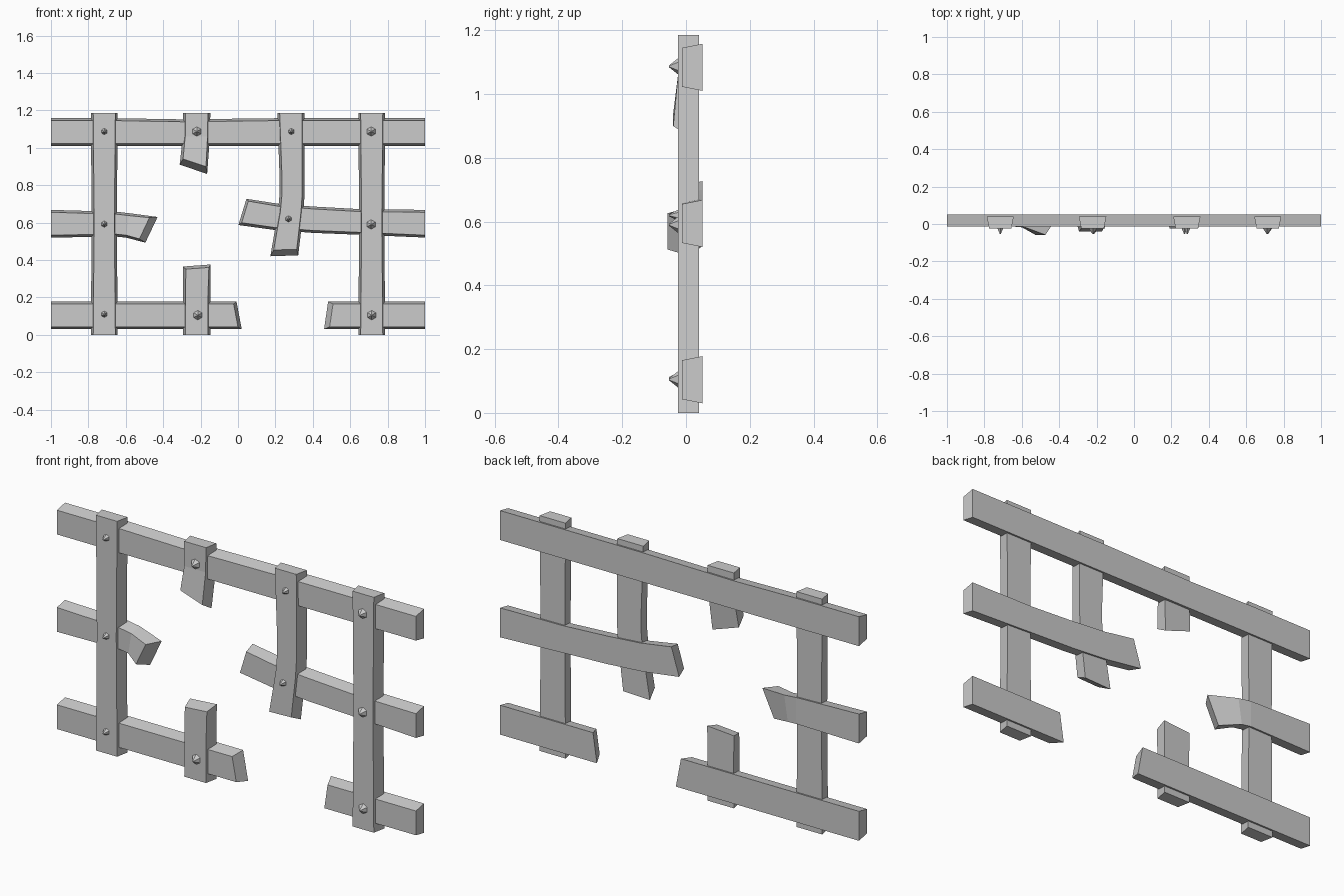
import bpy
import bmesh
from math import pi
from mathutils import Matrix, Vector

default = bpy.data.objects.get("Cube")
if default:
    bpy.data.objects.remove(default, do_unlink=True)

grey = bpy.data.materials.new("weathered_grey")
grey.use_nodes = True
colour = (0.6, 0.6, 0.6, 1)
grey.diffuse_color = colour
grey.node_tree.nodes["Principled BSDF"].inputs["Base Color"].default_value = colour


def finish(name, bm):
    bmesh.ops.recalc_face_normals(bm, faces=bm.faces)
    mesh = bpy.data.meshes.new(name)
    bm.to_mesh(mesh)
    bm.free()
    mesh.materials.append(grey)
    obj = bpy.data.objects.new(name, mesh)
    bpy.context.collection.objects.link(obj)


def plank(name, front, back, sections, inset=0.013):
    """Loft a tapered board. Each section: two back corners (x, z),
    then a forward lean and an (x, z) shift of the front edge."""
    bm = bmesh.new()
    rings = []
    for a, b, lean, shift in sections:
        a, b = Vector(a), Vector(b)
        side = (b - a).normalized() * inset
        fa, fb = a + side + Vector(shift), b - side + Vector(shift)
        rings.append([bm.verts.new((p.x, y - lean, p.y)) for p, y in
                      ((a, back), (b, back), (fb, front), (fa, front))])
    for r, s in zip(rings, rings[1:]):
        for i in range(4):
            j = (i + 1) % 4
            bm.faces.new((r[i], r[j], s[j], s[i]))
    bm.faces.new(rings[0])
    bm.faces.new(rings[-1])
    finish(name, bm)


def rail(name, *sections):
    plank(name, -0.013, 0.052, sections)


def post(name, *sections):
    plank(name, -0.025, 0.04, sections)


def cut(x, low, high, lean=0):
    return (x, low), (x, high), lean, (0, 0)


def level(z, left, right, lean=0):
    return (left, z), (right, z), lean, (0, 0)


# Horizontal rails, some snapped off
rail("top_rail", cut(-1, 1.01, 1.158), cut(-0.65, 1.01, 1.158),
     cut(-0.3, 1.01, 1.152), cut(0.2, 1.01, 1.158), cut(1, 1.01, 1.158))
rail("middle_left_rail", cut(-1, 0.52, 0.668), cut(-0.65, 0.525, 0.658),
     ((-0.6, 0.52), (-0.58, 0.65), 0.005, (0, 0)),
     ((-0.495, 0.493), (-0.43, 0.63), 0.045, (-0.038, 0.008)))
rail("middle_right_rail",
     ((0.002, 0.587), (0.045, 0.727), 0, (0.014, 0)),
     ((0.2, 0.56), (0.22, 0.7), 0, (0, 0)),
     cut(0.4, 0.545, 0.686), cut(0.65, 0.535, 0.672), cut(1, 0.52, 0.668))
rail("bottom_left_rail", cut(-1, 0.03, 0.178), cut(-0.4, 0.03, 0.178),
     ((0.02, 0.03), (-0.008, 0.178), 0, (-0.018, 0)))
rail("bottom_right_rail", ((0.46, 0.03), (0.482, 0.178), 0, (0.028, 0)),
     cut(1, 0.03, 0.178))

# Upright posts, whole and broken
for name, x in (("right_post", -0.715), ("left_post", 0.715)):
    post(name, level(0, x - 0.072, x + 0.072), level(0.6, x - 0.067, x + 0.067),
         level(1.185, x - 0.072, x + 0.072))
post("broken_top_post", level(1.185, -0.295, -0.148), level(1.06, -0.295, -0.15),
     ((-0.312, 0.91), (-0.165, 0.86), 0.015, (0.006, 0.035)))
post("bent_post", level(1.185, 0.21, 0.355), level(0.85, 0.222, 0.356),
     level(0.75, 0.222, 0.356), level(0.66, 0.214, 0.35),
     ((0.173, 0.42), (0.322, 0.425), 0, (0.005, 0.033)))
post("broken_bottom_post", level(0, -0.295, -0.148), level(0.2, -0.293, -0.148),
     ((-0.295, 0.365), (-0.146, 0.376), 0, (0.003, -0.015)))

# Faceted spike nails
small, large = 0.018, 0.027
nails = [(-0.715, 1.087, small), (-0.22, 1.087, large), (0.285, 1.087, small),
         (0.712, 1.087, large), (-0.715, 0.592, small), (0.27, 0.62, small),
         (0.712, 0.59, large), (-0.715, 0.11, small), (-0.215, 0.105, large),
         (0.715, 0.105, large)]
for i, (x, z, radius) in enumerate(nails):
    bm = bmesh.new()
    bmesh.ops.create_cone(
        bm, cap_ends=True, segments=6, radius1=radius, radius2=0.003, depth=0.03,
        matrix=Matrix.Translation((x, -0.038, z)) @ Matrix.Rotation(pi / 2, 4, "X"))
    finish(f"nail_{i + 1}", bm)
